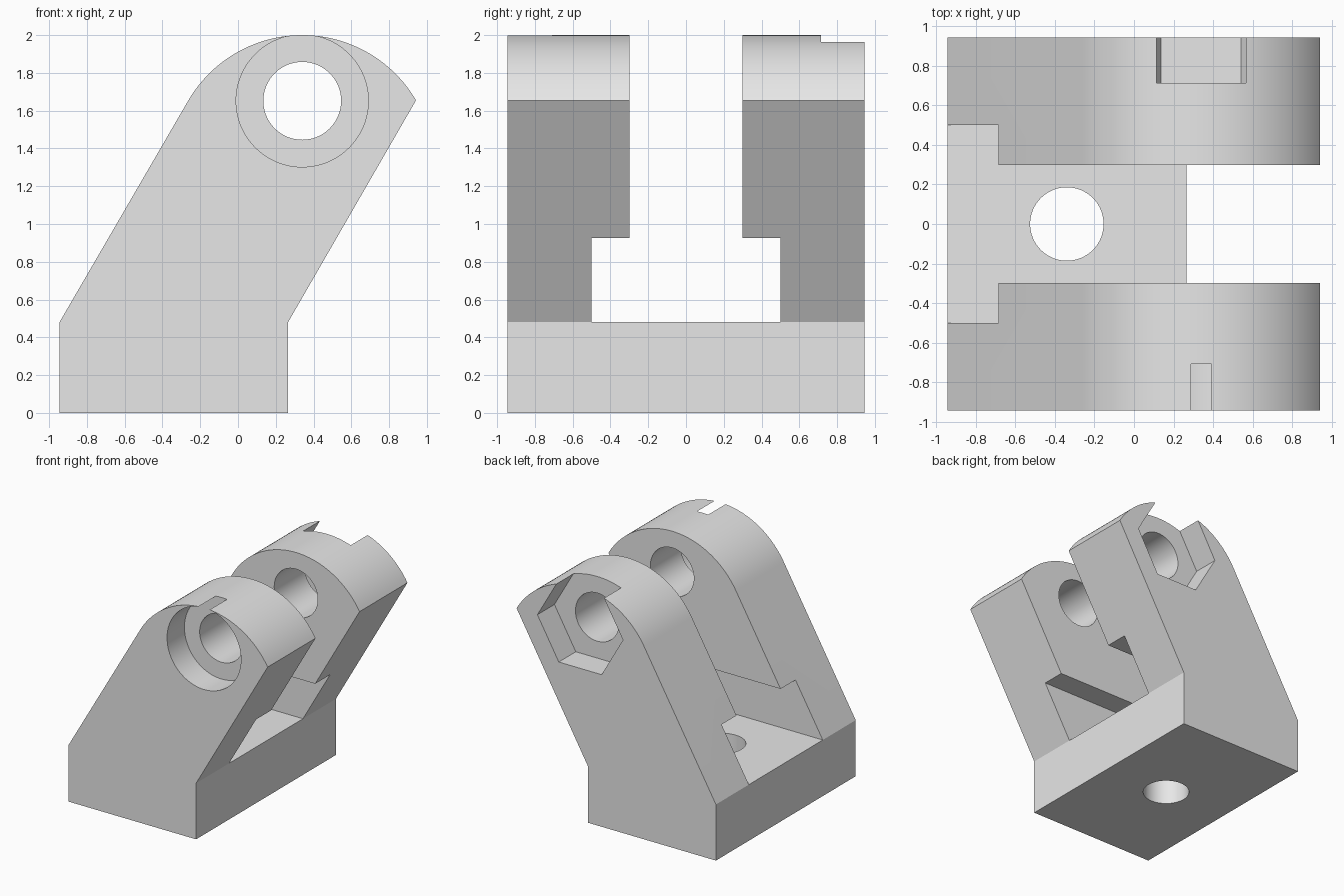
import bpy, bmesh, math
from mathutils import Vector

if "Cube" in bpy.data.objects:
    bpy.data.objects.remove(bpy.data.objects["Cube"])

HALF = 0.945                    # half depth in y
PIVOT = (0.34, 1.652)           # x, z of the pivot hole
BASE_TOP = 0.48

grey = bpy.data.materials.new("light grey")
grey.diffuse_color = (0.8, 0.8, 0.8, 1)
grey.use_nodes = True
grey.node_tree.nodes["Principled BSDF"].inputs["Base Color"].default_value = grey.diffuse_color


def prism(name, outline, offset):
    """Closed solid: a 3D outline swept along an offset vector."""
    bm = bmesh.new()
    face = bm.faces.new([bm.verts.new(p) for p in outline])
    swept = bmesh.ops.extrude_face_region(bm, geom=[face])["geom"]
    bmesh.ops.translate(bm, vec=Vector(offset),
                        verts=[v for v in swept if isinstance(v, bmesh.types.BMVert)])
    bmesh.ops.recalc_face_normals(bm, faces=bm.faces)
    mesh = bpy.data.meshes.new(name)
    bm.to_mesh(mesh)
    bm.free()
    mesh.materials.append(grey)
    obj = bpy.data.objects.new(name, mesh)
    bpy.context.collection.objects.link(obj)
    return obj


def ring(cx, cy, r, n):
    return [(cx + r * math.cos(2 * math.pi * i / n),
             cy + r * math.sin(2 * math.pi * i / n)) for i in range(n)]


def pivot_cutter(name, r, n, y0, y1):
    return prism(name, [(x, y0, z) for x, z in ring(*PIVOT, r, n)], (0, y1 - y0, 0))


# Leaning side profile with a rounded crown
crown_r, crown_z = 0.6985, 1.3015
start = math.asin((1.655 - crown_z) / crown_r)
profile = [(-HALF, 0), (0.265, 0), (0.265, BASE_TOP)]
for i in range(49):
    a = start + (math.pi - 2 * start) * i / 48
    profile.append((PIVOT[0] + crown_r * math.cos(a), crown_z + crown_r * math.sin(a)))
profile.append((-HALF, BASE_TOP))
bracket = prism("clevis_bracket", [(x, -HALF, z) for x, z in profile], (0, 2 * HALF, 0))

# Stepped slot between the arms, wider just above the base
half_slot = [(0.5, BASE_TOP), (0.5, 0.925), (0.298, 0.925), (0.298, 2.2)]
slot = half_slot + [(-y, z) for y, z in reversed(half_slot)]

cutters = [
    prism("slot_cutter", [(-1.5, y, z) for y, z in slot], (3, 0, 0)),
    # Pivot hole, round bolt head recess in front, hexagonal nut recess behind
    pivot_cutter("pivot_hole_cutter", 0.206, 64, -1.3, 1.3),
    pivot_cutter("bolt_head_cutter", 0.35, 96, -1.2, -0.71),
    pivot_cutter("nut_cutter", 0.405, 6, 0.715, 1.2),
    # Mounting hole through the base
    prism("mounting_hole_cutter",
          [(x, y, -0.3) for x, y in ring(-0.34, 0, 0.186, 64)], (0, 0, 1)),
]

bpy.context.view_layer.objects.active = bracket
for cutter in cutters:
    cutter.hide_render = True
    mod = bracket.modifiers.new(cutter.name, "BOOLEAN")
    mod.operation = "DIFFERENCE"
    mod.solver = "EXACT"
    mod.object = cutter
    bpy.ops.object.modifier_apply(modifier=mod.name)
    bpy.data.objects.remove(cutter)

# Smooth the curved walls, keep the corners sharp
bpy.ops.object.select_all(action="DESELECT")
bracket.select_set(True)
bpy.ops.object.shade_smooth_by_angle(angle=math.radians(20))
